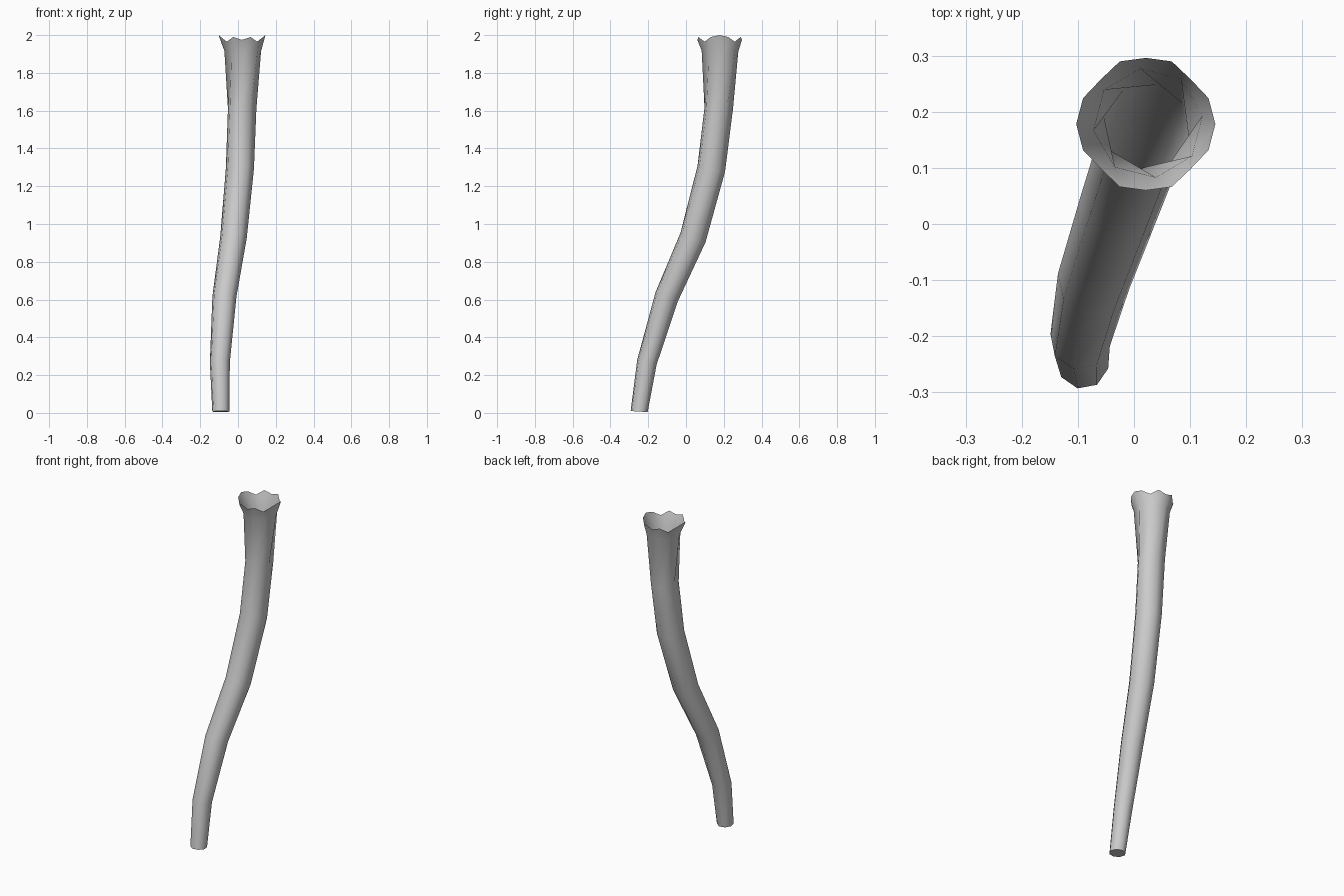
import bpy, bmesh, math
from mathutils import Vector

if "Cube" in bpy.data.objects:
    bpy.data.objects.remove(bpy.data.objects["Cube"])

# Stem path: x, y, z, radius, ring turn in degrees
RINGS = [
    (-0.091, -0.248, 0.007, 0.046, -12),
    (-0.096, -0.207, 0.268, 0.054, -12),
    (-0.072, -0.102, 0.615, 0.065, -12),
    (-0.024, 0.037, 0.928, 0.072, -12),
    (0.010, 0.134, 1.293, 0.076, -12),
    (0.022, 0.173, 1.610, 0.077, -12),
    (0.025, 0.180, 1.915, 0.098, 8),
]
SIDES = 8
centres = [Vector(r[:3]) for r in RINGS]
bm = bmesh.new()


def add_ring(i):
    """Octagon square to the local direction of the path."""
    a, b = centres[max(i - 1, 0)], centres[min(i + 1, len(centres) - 1)]
    t = (b - a).normalized()
    if i == 0:
        t = Vector((0, 0.06, 1)).normalized()
    turn = Vector((0, 0, 1)).rotation_difference(t)
    r, off = RINGS[i][3], math.radians(RINGS[i][4])
    ring = []
    for k in range(SIDES):
        ang = off + k * math.tau / SIDES
        p = Vector((math.cos(ang), math.sin(ang), 0)) * r
        ring.append(bm.verts.new(centres[i] + turn @ p))
    return ring


# Curved stem
rings = [add_ring(i) for i in range(len(RINGS))]
for lo, hi in zip(rings, rings[1:]):
    for k in range(SIDES):
        n = (k + 1) % SIDES
        bm.faces.new((lo[k], lo[n], hi[n], hi[k]))
base = bm.faces.new(rings[0][::-1])

# Flared, notched rim: height and radius repeat by half turn
heights = [2.0, 1.99, 1.965, 1.99, 1.975, 1.99, 1.965, 1.99]
radii = [0.124, 0.121, 0.113, 0.121, 0.118, 0.121, 0.113, 0.121]
rim = []
for k in range(16):
    ang, r = k * math.tau / 16, radii[k % 8]
    rim.append(bm.verts.new((0.021 + r * math.cos(ang),
                             0.178 + r * math.sin(ang), heights[k % 8])))
top = rings[-1]
for k in range(SIDES):
    a, b, c = rim[2 * k], rim[2 * k + 1], rim[(2 * k + 2) % 16]
    bm.faces.new((top[k], b, a))
    bm.faces.new((top[k], top[(k + 1) % SIDES], c, b))

bmesh.ops.recalc_face_normals(bm, faces=bm.faces)
for f in bm.faces:
    f.smooth = True
base.smooth = False
for e in base.edges:
    e.smooth = False

mesh = bpy.data.meshes.new("hollow_stem")
bm.to_mesh(mesh)
bm.free()
stem = bpy.data.objects.new("hollow_stem", mesh)
bpy.context.collection.objects.link(stem)
